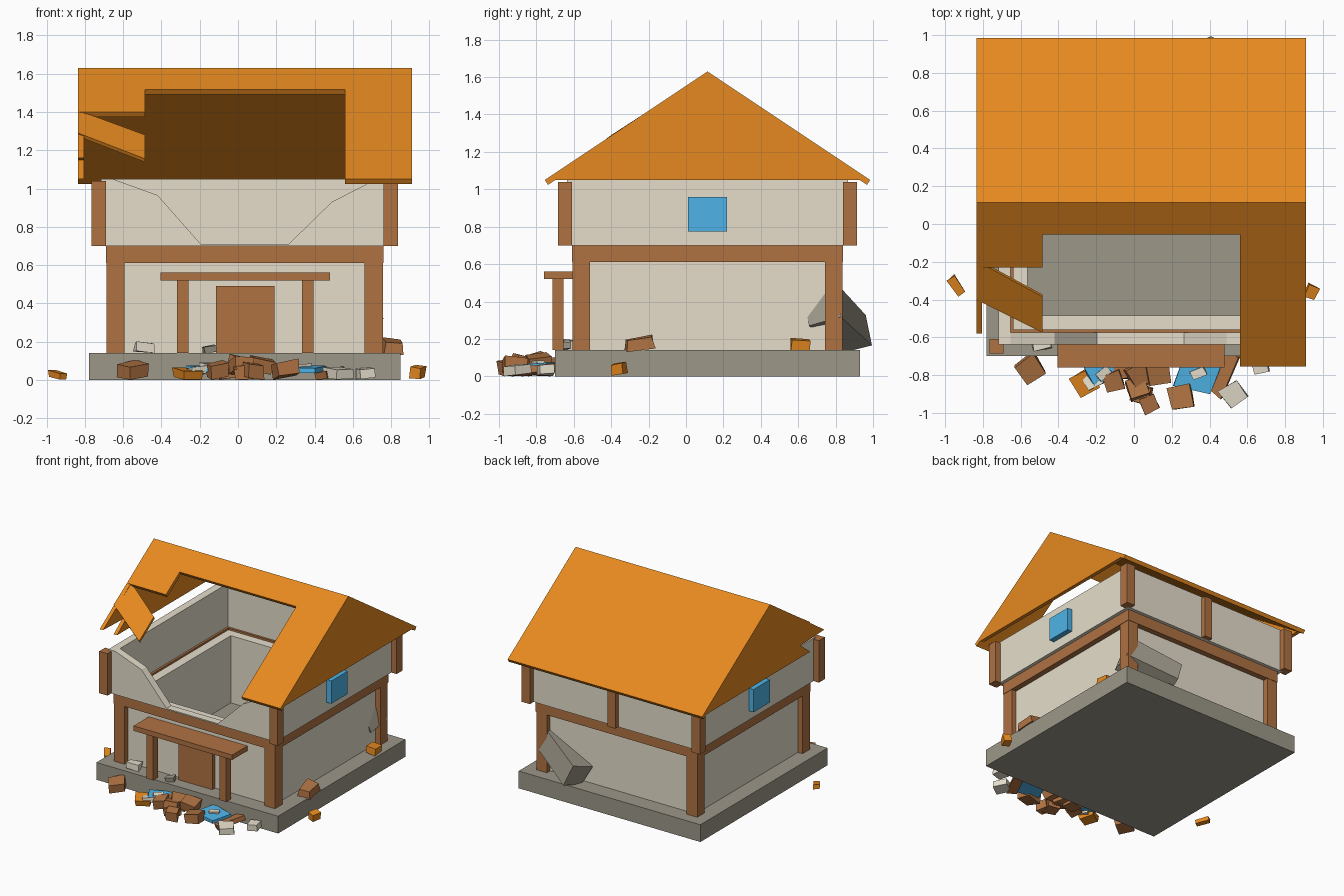
import bpy, bmesh, random
from mathutils import Vector, Matrix, Euler

random.seed(4)
if "Cube" in bpy.data.objects:
    bpy.data.objects.remove(bpy.data.objects["Cube"])


def material(name, color):
    m = bpy.data.materials.new(name)
    m.use_nodes = True
    m.diffuse_color = (*color, 1)
    m.node_tree.nodes["Principled BSDF"].inputs["Base Color"].default_value = (*color, 1)
    return m


ORANGE = material("roof orange", (.79, .25, .014))
BROWN = material("timber brown", (.43, .17, .055))
PLASTER = material("plaster beige", (.79, .73, .60))
STONE = material("stone grey", (.335, .31, .25))
BLUE = material("window blue", (.08, .48, .84))

CX, CY = .035, .115          # centre of the house
EAVE, RIDGE = 1.05, 1.63     # roof heights
BACK, FRONT = .985, -.755    # roof edges
LEFT, RIGHT = .91, -.835     # gable ends
SLOPE = (RIDGE - EAVE) / (CY - FRONT)


def finish(name, bm, mat):
    bmesh.ops.recalc_face_normals(bm, faces=bm.faces)
    mesh = bpy.data.meshes.new(name)
    bm.to_mesh(mesh)
    bm.free()
    mesh.materials.append(mat)
    ob = bpy.data.objects.new(name, mesh)
    bpy.context.collection.objects.link(ob)
    return ob


def boxes(name, mat, *spans):
    """One object from boxes given as (x range, y range, z range)."""
    bm = bmesh.new()
    for span in spans:
        mid = Vector([(a + b) / 2 for a, b in span])
        size = [b - a for a, b in span]
        bmesh.ops.create_cube(bm, size=1, matrix=Matrix.Translation(mid) @ Matrix.Diagonal((*size, 1)))
    return finish(name, bm, mat)


def plate(name, mat, points, offset):
    """A flat outline given thickness along an offset."""
    bm = bmesh.new()
    face = bm.faces.new([bm.verts.new(p) for p in points])
    ext = bmesh.ops.extrude_face_region(bm, geom=[face], use_keep_orig=True)
    verts = [v for v in ext["geom"] if isinstance(v, bmesh.types.BMVert)]
    bmesh.ops.translate(bm, verts=verts, vec=offset)
    return finish(name, bm, mat)


def ring(name, mat, outer, inner, z, front=True):
    """Four sides of a square frame around the house centre."""
    spans = [((CX + a, CX + b), (CY - outer, CY + outer), z) for a, b in ((-outer, -inner), (inner, outer))]
    spans.append(((CX - inner, CX + inner), (CY + inner, CY + outer), z))
    if front:
        spans.append(((CX - inner, CX + inner), (CY - outer, CY - inner), z))
    return boxes(name, mat, *spans)


def corner_posts(name, outer, inner, z):
    sides = ((-outer, -inner), (inner, outer))
    boxes(name, BROWN, *[((CX + a, CX + b), (CY + c, CY + d), z) for a, b in sides for c, d in sides])


# Foundation, ground floor and timber frame
boxes("foundation", STONE, ((-.78, .85), (-.70, .93), (0, .14)))
ring("lower_walls", PLASTER, .68, .60, (.14, .685))
corner_posts("lower_corner_posts", .722, .627, (.14, .62))
ring("floor_beams", BROWN, .725, .673, (.61, .70))

# Upper floor with a broken front wall
ring("upper_walls", PLASTER, .752, .69, (.70, 1.05), front=False)
edge = [(-.655, .70), (-.655, 1.05), (-.42, .965), (-.195, .71), (.265, .71),
        (.49, .93), (.725, 1.05), (.725, .70)]
plate("broken_front_wall", PLASTER, [(x, CY - .752, z) for x, z in edge], (0, .062, 0))
corner_posts("upper_corner_posts", .80, .725, (.70, 1.04))
boxes("back_middle_post", BROWN, ((0, .07), (.84, .905), (.70, 1.04)))
boxes("left_window", BLUE, ((.77, .83), (.01, .22), (.775, .96)))
boxes("right_window", BLUE, ((-.76, -.70), (.01, .22), (.775, .96)))

# Door and porch
boxes("door", BROWN, ((-.115, .19), (-.60, -.55), (.14, .49)))
boxes("porch_posts", BROWN, *[((x, x + .06), (-.715, -.655), (.14, .53)) for x in (-.32, .335)])
boxes("porch_roof", BROWN, ((-.405, .48), (-.76, -.56), (.52, .56)))

# Roof slopes, the front one with a large hole
down = Vector((0, .017, -.026))
outline = [(RIGHT, CY), (LEFT, CY), (LEFT, FRONT), (.56, FRONT), (.56, -.055),
           (-.485, -.055), (-.485, -.23), (RIGHT, -.23)]
plate("front_roof_slope", ORANGE, [(x, y, EAVE + (y - FRONT) * SLOPE) for x, y in outline], down)
plate("back_roof_slope", ORANGE, [(RIGHT, CY, RIDGE), (LEFT, CY, RIDGE), (LEFT, BACK, EAVE),
                                  (RIGHT, BACK, EAVE)], (0, -.017, -.026))
plate("left_gable", ORANGE, [(LEFT, FRONT, EAVE), (LEFT, CY, RIDGE), (LEFT, BACK, EAVE)], (-.03, 0, 0))
broken = [(BACK, EAVE), (CY, RIDGE), (-.58, 1.16), (-.27, 1.15), (-.40, EAVE)]
plate("right_broken_gable", ORANGE, [(RIGHT, y, z) for y, z in broken], (.03, 0, 0))
plate("hanging_roof_piece", ORANGE, [(RIGHT, -.23, 1.40), (-.77, -.23, 1.385), (-.485, -.385, 1.28),
                                     (-.485, -.575, 1.155), (RIGHT, -.40, 1.29)], down * .7)


# Rubble: slightly skewed blocks
def chunk(name, mat, place, size, turn=0., tilt=.15):
    bm = bmesh.new()
    bmesh.ops.create_cube(bm, size=1)
    for v in bm.verts:
        v.co *= random.uniform(.85, 1.08)
    rot = Euler((random.uniform(-tilt, tilt), random.uniform(-tilt, tilt), turn)).to_matrix().to_4x4()
    bm.transform(Matrix.Translation(place) @ rot @ Matrix.Diagonal((*size, 1)))
    low = min(v.co.z for v in bm.verts)
    if low < 0:
        bmesh.ops.translate(bm, verts=bm.verts, vec=(0, 0, -low))
    return finish(name, bm, mat)


timber = [(-.55, -.77, .13, .6), (-.11, -.83, .10, .3), (-.05, -.77, .10, .1), (.03, -.80, .12, .5),
          (.02, -.87, .11, .3), (.04, -.90, .10, -.3), (.08, -.95, .09, .4), (.12, -.79, .12, .2),
          (.25, -.92, .12, .2)]
for x, y, s, turn in timber:
    lift = .075 if abs(x - .07) < .06 and y > -.9 else .04
    chunk("timber_rubble", BROWN, (x, y, lift), (s, s, .075), turn, .25)
for x, y, s, turn in [(.53, -.90, .12, .6), (.67, -.75, .09, .2)]:
    chunk("plaster_rubble", PLASTER, (x, y, .035), (s, s, .055), turn)
chunk("roof_rubble", ORANGE, (-.26, -.84, .03), (.12, .12, .05), .5)
chunk("roof_rubble_plaster", PLASTER, (-.22, -.83, .045), (.09, .08, .04), .5)
chunk("roof_rubble", ORANGE, (-.94, -.33, .025), (.05, .11, .035), .6)
chunk("roof_rubble", ORANGE, (.94, -.36, .04), (.06, .07, .06), -.4)
chunk("roof_rubble", ORANGE, (.79, .61, .17), (.08, .10, .055), .1)
chunk("side_timber_rubble", BROWN, (.81, -.25, .175), (.10, .15, .065), .1)
chunk("broken_plank", BROWN, (.48, -.79, .03), (.08, .25, .04), -.45)
chunk("window_fragment", BLUE, (-.16, -.77, .06), (.18, .13, .03), .4, .1)
chunk("window_fragment", BLUE, (.34, -.80, .055), (.21, .18, .03), -.3, .1)
chunk("window_plaster", PLASTER, (.34, -.79, .074), (.08, .05, .02), .4)
chunk("window_plaster", PLASTER, (-.16, -.79, .078), (.08, .05, .02), .7)
chunk("step_rubble", PLASTER, (-.49, -.63, .17), (.10, .07, .05), .2)
chunk("step_rubble", STONE, (-.15, -.65, .16), (.07, .05, .035), .3)

# Fallen stone pillar leaning through the back wall
pillar = chunk("fallen_pillar", STONE, (0, 0, 1), (.19, .19, .46), .3, .02)
aim = Vector((.40, -.18, .16)).to_track_quat("Z", "Y").to_matrix().to_4x4()
pillar.data.transform(Matrix.Translation((.53, .815, .30)) @ aim @ Matrix.Translation((0, 0, -1)))
